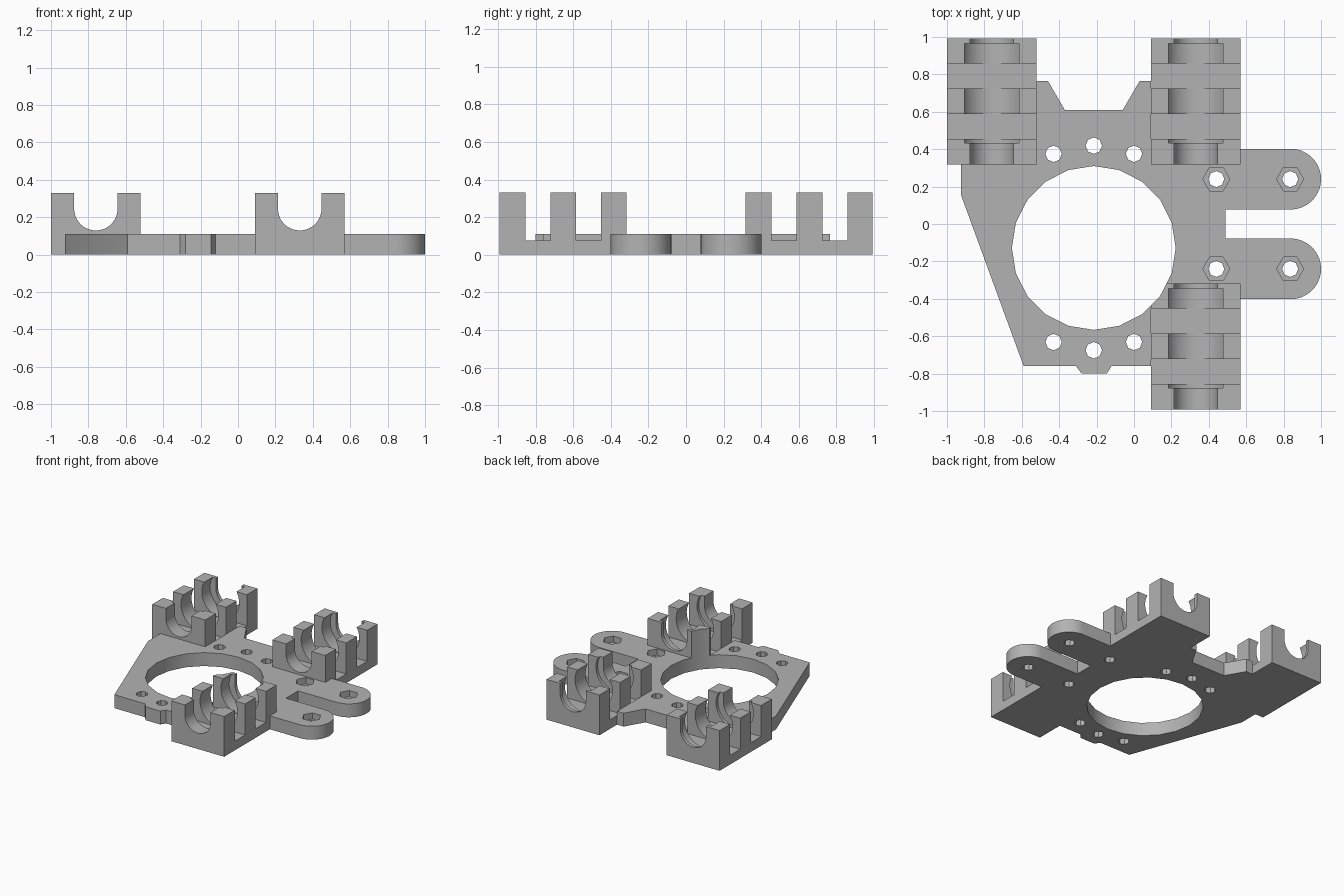
import bpy, bmesh, math

old = bpy.data.objects.get("Cube")
if old:
    bpy.data.objects.remove(old, do_unlink=True)

grey = bpy.data.materials.new("plain grey")
grey.use_nodes = True
grey.diffuse_color = (0.45, 0.45, 0.45, 1)
grey.node_tree.nodes["Principled BSDF"].inputs["Base Color"].default_value = (0.45, 0.45, 0.45, 1)

PLATE_H = 0.11
HOLDER_W, HOLDER_L, HOLDER_H = 0.48, 0.676, 0.33
AXIS_Z = 0.245          # height of the bearing axis
HOLE = (-0.215, -0.128)  # centre of the large opening


def arc(cx, cy, r, start, end, n):
    """Points on an arc, angles in degrees."""
    return [(cx + r * math.cos(math.radians(start + (end - start) * i / n)),
             cy + r * math.sin(math.radians(start + (end - start) * i / n)))
            for i in range(n + 1)]


def prism(name, points, low, high, along="z"):
    """Extrude an outline along z (x, y points) or along y (x, z points)."""
    bm = bmesh.new()
    place = (lambda a, b: (a, b, low)) if along == "z" else (lambda a, b: (a, low, b))
    face = bm.faces.new([bm.verts.new(place(a, b)) for a, b in points])
    side = bmesh.ops.extrude_face_region(bm, geom=[face])["geom"]
    step = (0, 0, high - low) if along == "z" else (0, high - low, 0)
    bmesh.ops.translate(bm, vec=step, verts=[v for v in side if isinstance(v, bmesh.types.BMVert)])
    bmesh.ops.recalc_face_normals(bm, faces=bm.faces)
    mesh = bpy.data.meshes.new(name)
    bm.to_mesh(mesh)
    bm.free()
    mesh.materials.append(grey)
    obj = bpy.data.objects.new(name, mesh)
    bpy.context.collection.objects.link(obj)
    return obj


def rectangle(x0, x1, a0, a1):
    return [(x0, a0), (x1, a0), (x1, a1), (x0, a1)]


def circle(cx, cy, r, n):
    return arc(cx, cy, r, 0, 360, n)[:-1]


def cut(obj, cutter):
    """Subtract the cutter and remove it."""
    mod = obj.modifiers.new("cut", "BOOLEAN")
    mod.operation, mod.solver, mod.object = "DIFFERENCE", "EXACT", cutter
    bpy.context.view_layer.objects.active = obj
    bpy.ops.object.modifier_apply(modifier=mod.name)
    bpy.data.objects.remove(cutter, do_unlink=True)


def soften(obj):
    bpy.ops.object.select_all(action="DESELECT")
    obj.select_set(True)
    bpy.context.view_layer.objects.active = obj
    bpy.ops.object.shade_smooth_by_angle(angle=math.radians(30))


def cut_opening(obj):
    cut(obj, prism("opening_cutter", circle(*HOLE, 0.438, 20), -0.1, 0.5))


def bearing_holder(name, x, y):
    """Open clip block: x is the groove axis, y the front end."""
    half = HOLDER_W / 2
    block = prism(name, rectangle(x - half, x + half, 0, HOLDER_H), y, y + HOLDER_L, "y")
    # rod groove with straight sides above the axis
    groove = arc(x, AXIS_Z, 0.116, 180, 360, 32) + [(x + 0.116, 0.5), (x - 0.116, 0.5)]
    cut(block, prism("groove_cutter", groove, y - 0.1, y + HOLDER_L + 0.1, "y"))
    # wider round pocket that holds the bearing
    cut(block, prism("pocket_cutter", circle(x, AXIS_Z, 0.169, 64), y + 0.115, y + 0.648, "y"))
    # strap slots between the three walls
    for start in (0.138, 0.408):
        cut(block, prism("slot_cutter", rectangle(x - 0.4, x + 0.4, 0.075, 0.5),
                         y + start, y + start + 0.133, "y"))
    return block


# Base plate outline, fitted around the three holders
outline = [(-0.925, 0.317), (-0.925, 0.155), (-0.59, -0.76), (-0.31, -0.76),
           (-0.28, -0.80), (-0.145, -0.80), (-0.12, -0.76), (0.09, -0.76),
           (0.09, -0.317), (0.57, -0.317), (0.57, -0.402)]
outline += arc(0.838, -0.24, 0.162, -90, 90, 32)
outline += [(0.49, -0.078), (0.49, 0.078)]
outline += arc(0.838, 0.24, 0.162, -90, 90, 32)
outline += [(0.57, 0.402), (0.57, 0.317), (0.09, 0.317), (0.09, 0.765), (0.03, 0.765),
            (-0.06, 0.61), (-0.37, 0.61), (-0.46, 0.765), (-0.52, 0.765), (-0.52, 0.317)]
plate = prism("base_plate", outline, 0, PLATE_H)
cut_opening(plate)

# Screw holes around the opening
for side in (1, -1):
    for dx, dy in ((-0.215, 0.503), (0, 0.547), (0.215, 0.503)):
        cut(plate, prism("screw_cutter", circle(HOLE[0] + dx, HOLE[1] + side * dy, 0.044, 8), -0.1, 0.3))

# Fork holes with hexagonal nut recesses
for x in (0.44, 0.835):
    for y in (-0.24, 0.24):
        cut(plate, prism("bolt_cutter", circle(x, y, 0.043, 8), -0.1, 0.3))
        cut(plate, prism("nut_cutter", circle(x, y, 0.072, 6), 0.06, 0.3))
soften(plate)

# Bearing holders
for name, x, y in (("back_right_holder", -0.76, 0.317),
                   ("back_left_holder", 0.33, 0.317),
                   ("front_left_holder", 0.33, -0.993)):
    holder = bearing_holder(name, x, y)
    if y < 0:
        cut_opening(holder)
    soften(holder)
